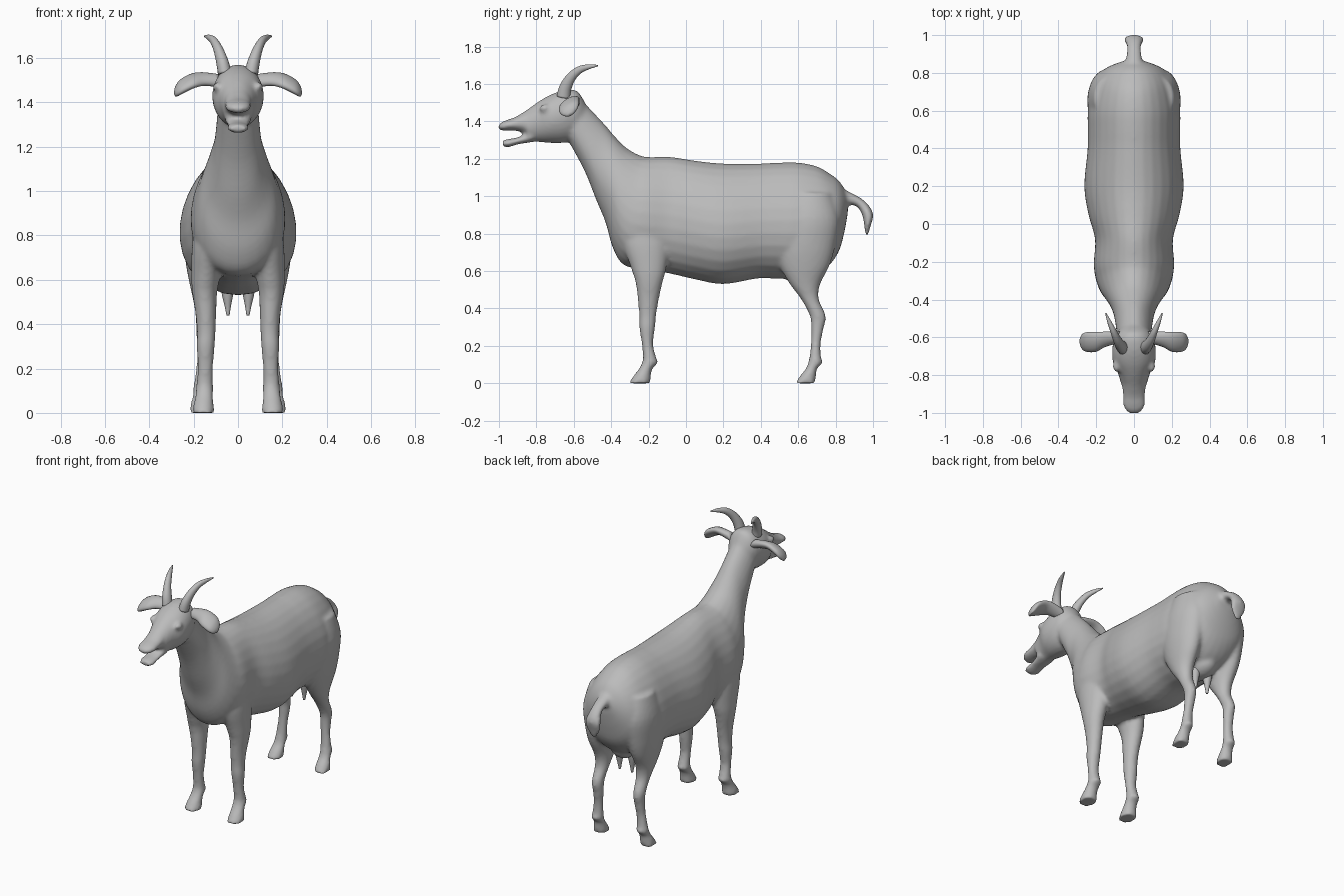
import bpy, bmesh, math
from mathutils import Vector as V, Matrix

grey = bpy.data.materials.new("plain_grey")
grey.diffuse_color = (0.5, 0.5, 0.5, 1)


def finish(bm, name):
    bmesh.ops.recalc_face_normals(bm, faces=bm.faces)
    me = bpy.data.meshes.new(name)
    bm.to_mesh(me)
    bm.free()
    me.materials.append(grey)
    for p in me.polygons:
        p.use_smooth = True
    ob = bpy.data.objects.new(name, me)
    bpy.context.collection.objects.link(ob)
    return ob


def spline(rows, steps=4):
    """Catmull-Rom interpolation of number rows."""
    out = []
    for i in range(len(rows) - 1):
        p = [rows[max(0, min(len(rows) - 1, i + k))] for k in (-1, 0, 1, 2)]
        for s in range(steps):
            t = s / steps
            out.append([0.5 * (2 * b + (c - a) * t + (2 * a - 5 * b + 4 * c - d) * t * t
                               + (3 * b - a - 3 * c + d) * t ** 3) for a, b, c, d in zip(*p)])
    return out + [list(rows[-1])]


def loft(bm, rings, n=28, egg=0.0):
    """Skin closed rings, each (centre, half axis a, half axis b)."""
    loops = []
    for c, a, b in rings:
        loop = []
        for i in range(n):
            t = 2 * math.pi * i / n
            loop.append(bm.verts.new(c + a * math.cos(t) * (1 - egg * math.sin(t)) + b * math.sin(t)))
        loops.append(loop)
    for p, q in zip(loops, loops[1:]):
        for i in range(n):
            j = (i + 1) % n
            bm.faces.new((p[i], p[j], q[j], q[i]))
    bm.faces.new(loops[0])
    bm.faces.new(loops[-1])


def side_loft(bm, rows, egg=0.0):
    """Rows: top y, top z, bottom y, bottom z, half width."""
    rings = []
    for ty, tz, by, bz, w in spline(rows):
        top, bot = V((0, ty, tz)), V((0, by, bz))
        rings.append(((top + bot) / 2, V((w, 0, 0)), (top - bot) / 2))
    loft(bm, rings, egg=egg)


def leg_loft(bm, rows, s):
    """Rows: z, front y, back y, centre x, half width."""
    loft(bm, [(V((s * x, (f + b) / 2, z)), V((w, 0, 0)), V((0, (b - f) / 2, 0)))
              for z, f, b, x, w in spline(rows)])


def ball(bm, loc, size):
    bmesh.ops.create_uvsphere(bm, u_segments=20, v_segments=12, radius=1,
                              matrix=Matrix.Translation(loc) @ Matrix.Diagonal((*size, 1)))


torso = [(.865, 1.01, .865, .91, .05), (.82, 1.08, .845, .80, .13), (.77, 1.12, .81, .69, .185),
         (.70, 1.16, .73, .60, .22), (.6, 1.18, .6, .56, .243), (.5, 1.18, .48, .56, .243),
         (.4, 1.175, .38, .56, .245), (.2, 1.175, .2, .53, .262), (.05, 1.19, .05, .555, .24),
         (-.08, 1.21, -.08, .585, .205), (-.2, 1.21, -.22, .61, .212), (-.25, 1.22, -.33, .63, .2),
         (-.32, 1.26, -.39, .72, .175), (-.38, 1.32, -.43, .86, .14), (-.44, 1.39, -.48, .98, .112),
         (-.51, 1.465, -.54, 1.13, .098), (-.57, 1.53, -.62, 1.28, .09)]
head = [(-.54, 1.50, -.56, 1.32, .07), (-.585, 1.565, -.60, 1.30, .1), (-.66, 1.565, -.66, 1.285, .115),
        (-.73, 1.54, -.73, 1.285, .112), (-.79, 1.505, -.79, 1.29, .085), (-.86, 1.455, -.85, 1.29, .066)]
muzzle = [(-.83, 1.475, -.82, 1.33, .065), (-.91, 1.425, -.91, 1.35, .058), (-.96, 1.407, -.96, 1.352, .058),
          (-.99, 1.393, -.99, 1.352, .042), (-1.003, 1.38, -1.003, 1.36, .02)]
jaw = [(-.82, 1.35, -.82, 1.29, .06), (-.90, 1.315, -.90, 1.277, .048), (-.95, 1.306, -.95, 1.262, .05),
       (-.98, 1.298, -.98, 1.266, .035)]
tail = [(.80, 1.06, .80, .95, .05), (.88, 1.02, .87, .955, .043), (.94, .987, .915, .943, .037),
        (.982, .945, .94, .905, .045), (1.002, .90, .95, .865, .053), (.99, .85, .955, .825, .045),
        (.972, .788, .96, .788, .015)]
front_leg = [(.95, -.27, -.14, .12, .05), (.78, -.34, -.09, .13, .075), (.62, -.295, -.105, .145, .065),
             (.54, -.27, -.125, .15, .056), (.45, -.258, -.145, .145, .047), (.36, -.25, -.16, .143, .042),
             (.30, -.25, -.165, .146, .041), (.21, -.236, -.176, .147, .035), (.14, -.23, -.16, .15, .037),
             (.11, -.235, -.15, .15, .04), (.08, -.25, -.178, .152, .04), (.04, -.28, -.188, .155, .045),
             (.0, -.308, -.188, .157, .052)]
hind_leg = [(1.02, .55, .78, .12, .09), (.88, .49, .82, .14, .105), (.74, .475, .80, .15, .093),
            (.63, .50, .768, .155, .073), (.53, .555, .718, .152, .055), (.45, .615, .71, .15, .043),
            (.36, .662, .748, .152, .036), (.29, .67, .735, .152, .034), (.21, .668, .72, .157, .031),
            (.14, .66, .722, .163, .035), (.11, .652, .732, .165, .037), (.08, .642, .702, .167, .037),
            (.04, .61, .695, .17, .043), (.0, .583, .692, .172, .048)]

# Fused body: torso, neck, head, tail, legs, udder and eyelids
bm = bmesh.new()
side_loft(bm, torso, egg=0.13)
side_loft(bm, head, egg=-0.06)
side_loft(bm, muzzle)
side_loft(bm, jaw)
side_loft(bm, tail)
ball(bm, (0, .62, .61), (.085, .12, .08))
for s in (1, -1):
    leg_loft(bm, front_leg, s)
    leg_loft(bm, hind_leg, s)
    ball(bm, (s * .093, -.755, 1.47), (.02, .03, .022))
body = finish(bm, "body")
rm = body.modifiers.new("fuse", 'REMESH')
rm.mode = 'VOXEL'
rm.voxel_size = 0.011
rm.use_smooth_shade = True
sm = body.modifiers.new("soften", 'SMOOTH')
sm.factor = 0.5
sm.iterations = 7

# Horns, ears and teats: paths along which rings are skinned
horn = [(.06, -.655, 1.53, .036), (.07, -.645, 1.58, .033), (.088, -.615, 1.635, .026),
        (.108, -.57, 1.675, .02), (.13, -.52, 1.692, .013), (.15, -.472, 1.698, .004)]
ear = [(.08, -.60, 1.495, .03, .03), (.15, -.61, 1.505, .04, .025), (.2, -.624, 1.498, .052, .023),
       (.25, -.625, 1.474, .052, .022), (.275, -.622, 1.452, .038, .017), (.286, -.62, 1.437, .012, .008)]
for s, side in ((1, "left"), (-1, "right")):
    bm = bmesh.new()
    pts = spline(horn)
    rings = []
    for i, (x, y, z, r) in enumerate(pts):
        d = V(pts[min(i + 1, len(pts) - 1)][:3]) - V(pts[max(i - 1, 0)][:3])
        d.x *= s
        d.normalize()
        a = d.cross(V((0, 0, 1)) if abs(d.z) < .8 else V((0, -1, 0)))
        a = V((1, 0, 0)) - d * d.x
        a.normalize()
        rings.append((V((s * x, y, z)), a * r * .85, d.cross(a) * r))
    loft(bm, rings, n=16)
    finish(bm, side + "_horn")

    # Drooping ear, blade tilted so its hollow faces forward and down
    bm = bmesh.new()
    loft(bm, [(V((s * x, y, z)), V((0, h, h * .45)), V((s * t * .4, -t * .3, t)))
              for x, y, z, h, t in spline(ear)], n=18)
    finish(bm, side + "_ear")

    bm = bmesh.new()
    loft(bm, [(V((s * x, .63, z)), V((r, 0, 0)), V((0, r, 0))) for x, z, r in
              spline([(.045, .58, .034), (.047, .53, .025), (.046, .48, .014), (.045, .44, .007)])], n=14)
    finish(bm, side + "_teat")
